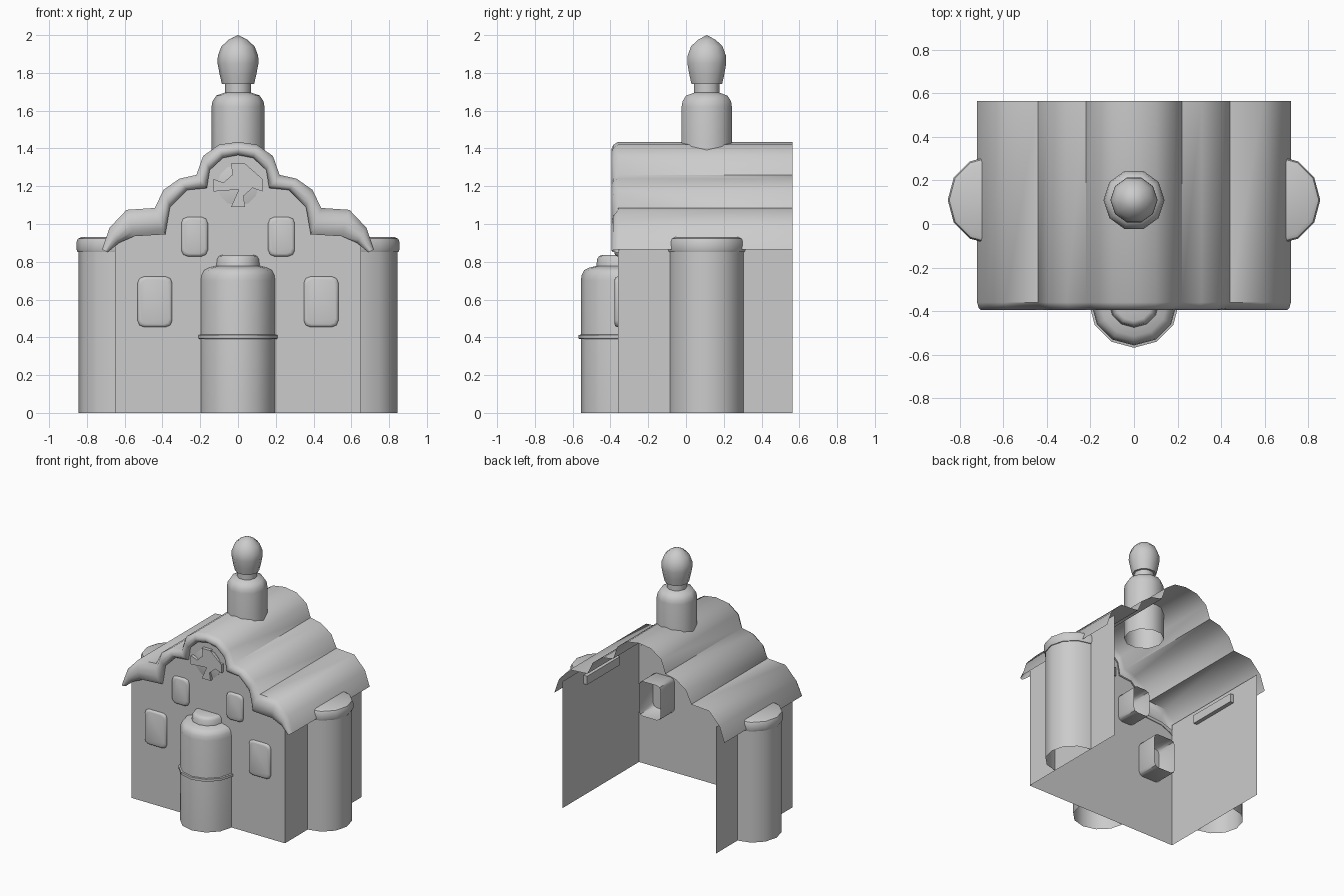
import bpy
from math import sin, cos, pi, radians

if "Cube" in bpy.data.objects:
    bpy.data.objects.remove(bpy.data.objects["Cube"])


def make(name, verts, faces, angle=40):
    me = bpy.data.meshes.new(name)
    me.from_pydata(verts, [], faces)
    me.validate()
    ob = bpy.data.objects.new(name, me)
    bpy.context.collection.objects.link(ob)
    bpy.ops.object.select_all(action='DESELECT')
    ob.select_set(True)
    bpy.context.view_layer.objects.active = ob
    bpy.ops.object.mode_set(mode='EDIT')
    bpy.ops.mesh.select_all(action='SELECT')
    bpy.ops.mesh.remove_doubles(threshold=0.0005)
    bpy.ops.mesh.normals_make_consistent(inside=False)
    bpy.ops.object.mode_set(mode='OBJECT')
    bpy.ops.object.shade_smooth_by_angle(angle=radians(angle))
    return ob


def loft(name, rings, closed=True, cap=False, angle=40):
    n = len(rings[0])
    verts = [p for r in rings for p in r]
    faces = []
    for i in range(len(rings) - 1):
        for j in range(n if closed else n - 1):
            k = (j + 1) % n
            faces.append((i*n + j, i*n + k, (i+1)*n + k, (i+1)*n + j))
    if cap:
        faces.append(tuple(range((len(rings) - 1)*n, len(rings)*n)))
    return make(name, verts, faces, angle)


def turned(name, profile, centre, steps, start=0.0, sweep=2*pi):
    """Revolve (radius, z) pairs; a partial sweep makes a half tower."""
    full = sweep > 6.28
    count = steps if full else steps + 1
    angs = [start + sweep*i/steps for i in range(count)]
    rings = [[(centre[0] + r*cos(a), centre[1] + r*sin(a), z) for a in angs]
             for r, z in profile]
    return loft(name, rings, full)


def mirrored(half):
    return [(-x, z) for x, z in half[:0:-1]] + half


# Scalloped gable outlines, apex to eave
outer = mirrored([(0, 1.435), (.10, 1.42), (.185, 1.36), (.22, 1.26), (.31, 1.24),
                  (.395, 1.18), (.44, 1.085), (.59, 1.075), (.68, .98), (.72, .865)])
inner = mirrored([(0, 1.365), (.08, 1.35), (.15, 1.285), (.165, 1.19), (.27, 1.18),
                  (.36, 1.09), (.385, .945), (.55, .935), (.63, .90), (.69, .85)])

# Roof sheet with the rounded front trim
rings = []
for t, y in [(0, -.355), (0, -.37), (.2, -.388), (.45, -.394), (.75, -.386), (1, -.36), (1, .565)]:
    rings.append([(a[0] + (b[0]-a[0])*t, y, a[1] + (b[1]-a[1])*t)
                  for a, b in zip(inner, outer)])
loft("roof", rings, closed=False, angle=50)

# Front wall, following the gable
gable = [(a[0]*.8 + b[0]*.2, a[1]*.8 + b[1]*.2) for a, b in zip(inner, outer)][2:-2]
strip = [[(x, -.36, 0) for x, z in [(-.65, 0)] + gable + [(.65, 0)]],
         [(x, -.36, z) for x, z in [(-.65, .93)] + gable + [(.65, .93)]]]
loft("front_wall", strip, closed=False)

# Side walls, half-round side towers and their caps
for s, side in ((-1, "left"), (1, "right")):
    x = .65*s
    make(side + "_wall", [(x, -.36, 0), (x, .565, 0), (x, .565, .97), (x, -.36, .97)],
         [(0, 1, 2, 3)])
    start = -pi/2 if s > 0 else pi/2
    turned(side + "_tower", [(.195, 0), (.195, .86)], (x, .11), 6, start, pi)
    turned(side + "_tower_cap",
           [(.19, .85), (.2, .852), (.205, .865), (.205, .905), (.198, .922), (.18, .93), (0, .93)],
           (x, .11), 6, start, pi)
    # Inner end of the cap, showing through the wall
    rim = [(y, z) for y, z in [(-.09, .855), (.31, .855), (.31, .92), (-.09, .92)]]
    loft(side + "_cap_back", [[(x, y, z) for y, z in rim],
                              [(x - .03*s, y, z) for y, z in rim]], cap=True)

# Round entrance porch with band and stepped top
turned("porch", [(.197, 0), (.197, .70), (.192, .73), (.18, .755), (.155, .768), (.115, .778),
                 (.11, .815), (.1, .83), (.085, .836), (0, .836)], (0, -.36), 6, pi, pi)
turned("porch_band", [(.195, .39), (.208, .393), (.208, .412), (.195, .415)], (0, -.36), 6, pi, pi)


# Windows: deep rounded frames, open at the back
def window(name, cx, cz, w, h):
    rings = []
    for y, d in [(-.19, 0), (-.366, 0), (-.374, .004), (-.378, .014)]:
        a, b, c = w - d, h - d, .032
        pts = []
        for sx, sz, a0 in ((1, 1, 0), (-1, 1, 90), (-1, -1, 180), (1, -1, 270)):
            for k in (0, 45, 90):
                q = radians(a0 + k)
                pts.append((cx + sx*(a - c) + c*cos(q), y, cz + sz*(b - c) + c*sin(q)))
        rings.append(pts)
    loft(name, rings, cap=True)


for s, side in ((-1, "left"), (1, "right")):
    window(side + "_lower_window", .44*s, .588, .091, .133)
    window(side + "_upper_window", .23*s, .933, .07, .104)

# Round gable ornament with a flared cross
loft("gable_disc", [[(r*cos(i*pi/6), y, 1.205 + r*sin(i*pi/6)) for i in range(12)]
                    for r, y in ((.11, -.355), (.11, -.363), (.08, -.37), (.03, -.374))], cap=True)
arm = [(.024, .024), (.13, .037), (.13, -.037), (.024, -.024)]
outline = []
for i in range(4):
    c, n = round(cos(i*pi/2)), round(sin(i*pi/2))
    outline += [(u*c + v*n, u*n - v*c) for u, v in [(a, -b) for a, b in arm[::-1]][::-1]][:3]
k = .115/.13
loft("gable_cross", [[(x, y, 1.205 + z*k) for x, z in outline] for y in (-.35, -.386)],
     cap=True, angle=20)

# Roof turret with bulb finial
turned("turret", [(.14, 1.22), (.14, 1.62), (.135, 1.65), (.115, 1.68), (.07, 1.695),
                  (.07, 1.745)], (0, .11), 10)
turned("finial", [(0, 1.74), (.085, 1.74), (.097, 1.79), (.108, 1.85), (.107, 1.89), (.088, 1.94),
                  (.05, 1.975), (0, 2.0)], (0, .11), 10)
